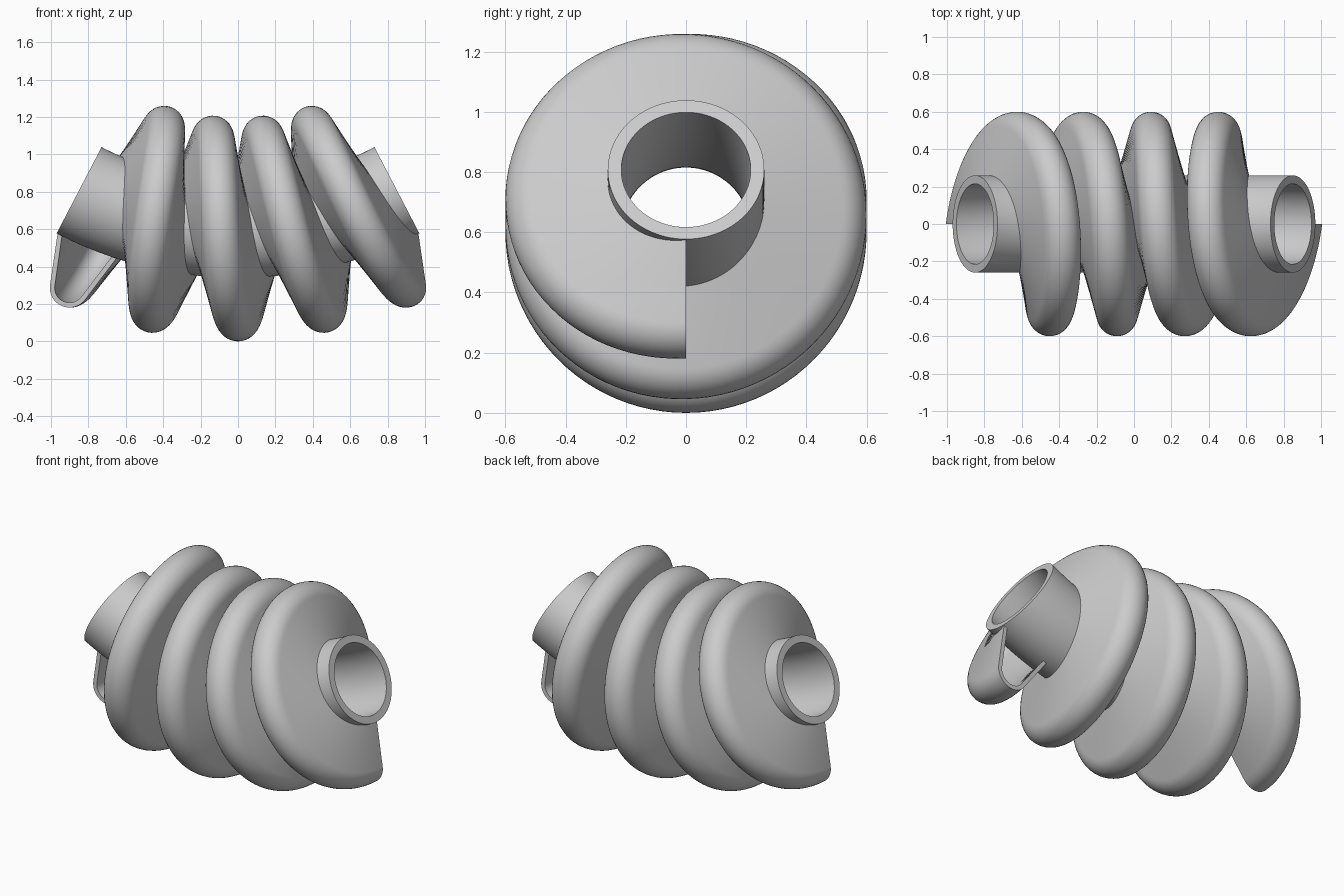
import bpy, bmesh
from math import sin, cos, pi, radians, hypot, atan2
from mathutils import Vector

if "Cube" in bpy.data.objects:
    bpy.data.objects.remove(bpy.data.objects["Cube"])

R, CZ = 1.84, 2.44              # radius and centre height of the curved axis
TURNS = 4
THREAD_END, TUBE_END = radians(22.7), radians(27.5)


def point(a, theta, r, w=0.0):
    """Point at axis angle a, turned theta from the bottom, r out, w along the axis."""
    out = Vector((sin(a), 0, -cos(a)))
    along = Vector((cos(a), 0, sin(a)))
    d = out * cos(theta) + Vector((0, sin(theta), 0))
    return Vector((0, 0, CZ)) + out * R + d * r + along * w


def loft(name, rings, cap_ends=False, closed=False):
    """Skin closed loops of points; optional strip caps for a hollow profile."""
    bm = bmesh.new()
    vs = [[bm.verts.new(p) for p in ring] for ring in rings]
    n = len(rings[0])
    pairs = list(zip(vs, vs[1:])) + ([(vs[-1], vs[0])] if closed else [])
    for a, b in pairs:
        for i in range(n):
            j = (i + 1) % n
            bm.faces.new((a[i], a[j], b[j], b[i]))
    if cap_ends:
        for ring in (vs[0], vs[-1]):
            for i in range(n // 2 - 1):
                bm.faces.new((ring[i], ring[i + 1], ring[n - 2 - i], ring[n - 1 - i]))
    bmesh.ops.recalc_face_normals(bm, faces=bm.faces[:])
    me = bpy.data.meshes.new(name)
    bm.to_mesh(me)
    bm.free()
    ob = bpy.data.objects.new(name, me)
    bpy.context.collection.objects.link(ob)
    bpy.ops.object.select_all(action='DESELECT')
    ob.select_set(True)
    bpy.context.view_layer.objects.active = ob
    bpy.ops.object.shade_smooth_by_angle(angle=radians(35))
    return ob


def thread_outline(inset):
    """Tapered flanks running into a round tip, as (radius, width) pairs."""
    tip_r, tip_c, steps = 0.105 - inset, 0.495, 16
    lean = 0.24
    side = [(tip_c + tip_r * sin(t), tip_r * cos(t))
            for t in [lean + (pi - 2 * lean) * k / steps for k in range(steps + 1)]]
    root = (0.235, 0.175 - inset)
    return [root] + side + [(root[0], -root[1])]


# curved hollow tube: outer skin out, inner skin back, closed by flat end rings
angles = [-TUBE_END + 2 * TUBE_END * k / 64 for k in range(65)]
stations = [(a, 0.26) for a in angles] + [(a, 0.215) for a in reversed(angles)]
loft("curved_tube",
     [[point(a, 2 * pi * k / 96, r) for k in range(96)] for a, r in stations],
     closed=True)

# hollow helical thread wound around the tube, open at both ends
profile = thread_outline(0) + thread_outline(0.026)[::-1]
count = 96 * TURNS
rings = []
for k in range(count + 1):
    f = k / count
    a = -THREAD_END + 2 * THREAD_END * f
    rings.append([point(a, 2 * pi * TURNS * f, r, w) for r, w in profile])
loft("helical_thread", rings, cap_ends=True)
